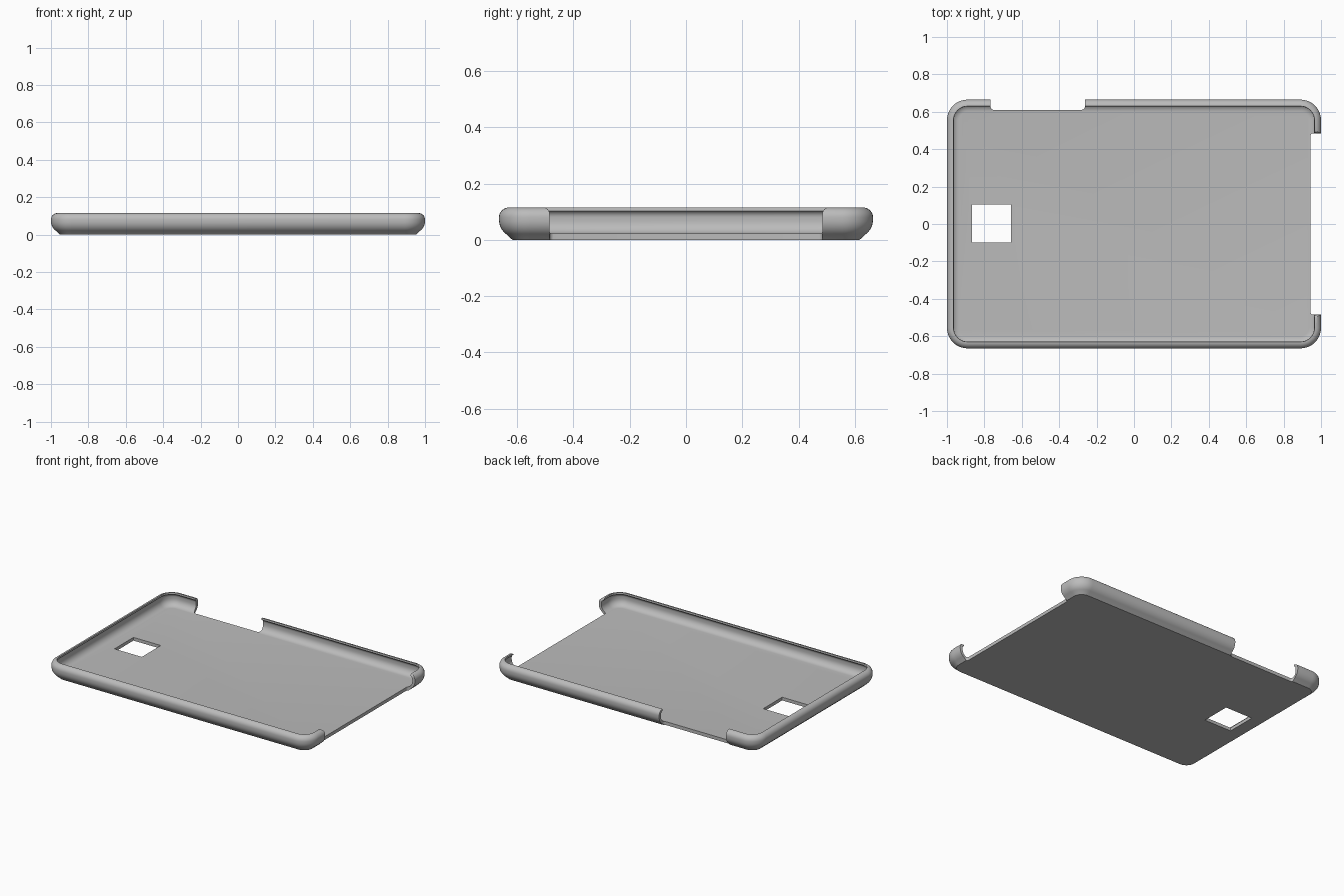
import bpy, bmesh, math

if "Cube" in bpy.data.objects:
    bpy.data.objects.remove(bpy.data.objects["Cube"])

HX, HY, R = 1.0, 0.665, 0.11      # half length, half width, corner radius

grey = bpy.data.materials.new("case grey")
grey.diffuse_color = (0.5, 0.5, 0.5, 1)
grey.use_nodes = True
grey.node_tree.nodes["Principled BSDF"].inputs["Base Color"].default_value = grey.diffuse_color


def rounded_rect(x0, x1, y0, y1, r, n=10):
    """Counter-clockwise outline with rounded corners."""
    pts = []
    for i, (cx, cy) in enumerate([(x1 - r, y1 - r), (x0 + r, y1 - r),
                                  (x0 + r, y0 + r), (x1 - r, y0 + r)]):
        for k in range(n + 1):
            a = math.pi / 2 * (i + k / n)
            pts.append((cx + r * math.cos(a), cy + r * math.sin(a)))
    return pts


def loft(name, rings):
    """Join closed rings of 3D points and cap both ends."""
    bm = bmesh.new()
    loops = [[bm.verts.new(p) for p in ring] for ring in rings]
    for a, b in zip(loops, loops[1:]):
        for i in range(len(a)):
            j = (i + 1) % len(a)
            bm.faces.new((a[i], a[j], b[j], b[i]))
    bm.faces.new(loops[0][::-1])
    bm.faces.new(loops[-1])
    bmesh.ops.recalc_face_normals(bm, faces=bm.faces)
    me = bpy.data.meshes.new(name)
    bm.to_mesh(me)
    bm.free()
    ob = bpy.data.objects.new(name, me)
    bpy.context.collection.objects.link(ob)
    return ob


def arc(cx, cz, rx, rz, a0, a1, n):
    return [(cx + rx * math.cos(math.radians(a0 + (a1 - a0) * k / n)),
             cz + rz * math.sin(math.radians(a0 + (a1 - a0) * k / n)))
            for k in range(n + 1)]


# Wall section as (inset, height): underside, outer bulge, lip, hollow, floor
section = [(0.048, 0.0)]
section += arc(0.065, 0.072, 0.065, 0.065, 236, 180, 8)
section += arc(0.035, 0.08, 0.035, 0.035, 180, 90, 8)
section += [(0.036, 0.107)]
section += arc(0.045, 0.08, 0.025, 0.025, 110, 180, 6)
section += arc(0.065, 0.067, 0.045, 0.045, 180, 270, 8)

# Shell
shell = loft("case_shell", [
    [(x, y, z) for x, y in rounded_rect(-HX + d, HX - d, -HY + d, HY - d, R - d)]
    for d, z in section])
shell.data.materials.append(grey)


def cut(name, rings):
    cutter = loft(name, rings)
    cutter.hide_render = True
    cutter.hide_set(True)
    mod = shell.modifiers.new(name, "BOOLEAN")
    mod.operation = "DIFFERENCE"
    mod.solver = "EXACT"
    mod.object = cutter
    return cutter


def cut_plan(name, x0, x1, y0, y1, r):
    outline = rounded_rect(x0, x1, y0, y1, r, 5)
    return cut(name, [[(x, y, z) for x, y in outline] for z in (-0.1, 0.3)])


# Openings: camera window, back notch, right end notch
cutters = [
    cut_plan("camera_cutter", -0.865, -0.658, -0.1, 0.105, 0.002),
    cut_plan("back_notch_cutter", -0.768, -0.262, 0.61, 0.9, 0.02),
    cut_plan("end_notch_cutter", 0.943, 1.3, -0.485, 0.485, 0.015),
]

# Rounded upper corners on the wall ends of the right notch
right = [(0.48, 0.06), (0.485, 0.09)] + arc(0.507, 0.092, 0.022, 0.024, 180, 90, 6)[1:]
right += [(0.507, 0.2)]
flare = right + [(-y, z) for y, z in reversed(right)]
cutters.append(cut("end_flare_cutter",
                   [[(x, y, z) for y, z in flare] for x in (0.9, 1.2)]))

# Apply the cuts and smooth the rounded wall
bpy.context.view_layer.objects.active = shell
shell.select_set(True)
for mod in list(shell.modifiers):
    bpy.ops.object.modifier_apply(modifier=mod.name)
for c in cutters:
    bpy.data.objects.remove(c)
bpy.ops.object.shade_smooth_by_angle(angle=math.radians(30))
